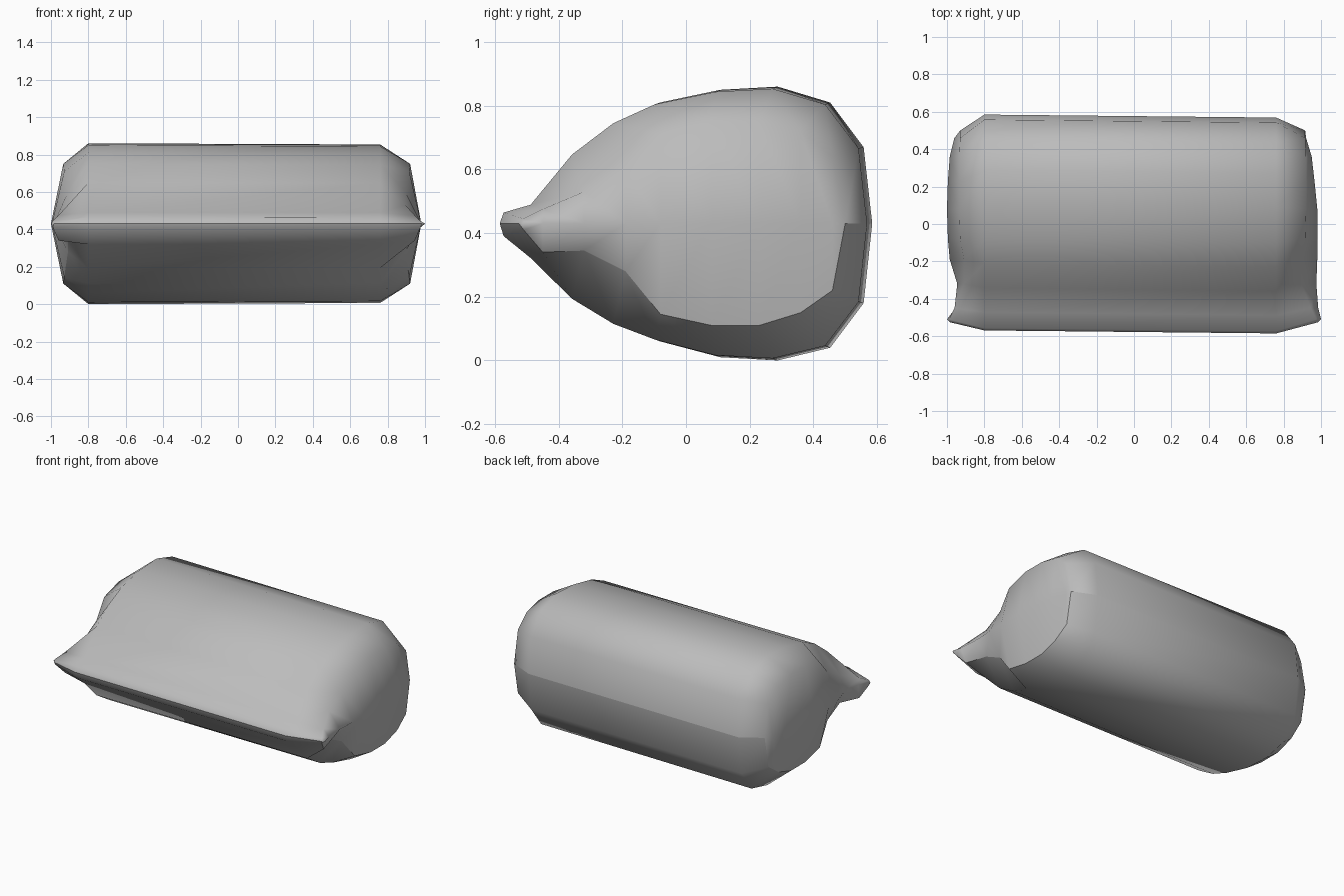
import bpy, bmesh

cube = bpy.data.objects.get("Cube")
if cube:
    bpy.data.objects.remove(cube, do_unlink=True)

grey = bpy.data.materials.new("plain grey")
grey.use_nodes = True
colour = (0.5, 0.5, 0.5, 1)
grey.diffuse_color = colour
grey.node_tree.nodes["Principled BSDF"].inputs["Base Color"].default_value = colour

# Teardrop section of the long body, front lip to back: (y, top z, bottom z)
BODY = [(-.565, .465, .39), (-.48, .49, .32), (-.35, .65, .19), (-.22, .75, .11),
        (-.09, .81, .06), (.1, .85, .01), (.28, .86, 0), (.445, .81, .04), (.55, .67, .18)]
# Smaller section at the rim of each end: (x, y, top z, bottom z)
RIM = [(.98, -.51, .445, .41), (.95, -.45, .475, .34), (.90, -.32, .53, .345),
       (.90, -.19, .60, .28), (.92, -.08, .71, .145), (.925, .08, .75, .11),
       (.925, .23, .75, .11), (.925, .36, .72, .15), (.92, .46, .64, .22)]
# Bulge of each end along mid height, front to back
BULGE = {-1: (1, .955, .945, .985, .995, 1, .995, .985, .96),
         1: (1, .985, .975, .98, .98, .98, .965, .95, .92)}
MID = .43

bm = bmesh.new()


def loop(front, tops, back, bottoms):
    return [bm.verts.new(p) for p in [front, *tops, back, *reversed(bottoms)]]


def body_loop(side):
    x, shift, s = (-.8, .008, 1) if side < 0 else (.76, -.008, .985)
    y = [p[0] + shift for p in BODY]
    return loop((x, -.577 + shift, MID),
                [(x, yy, MID + (p[1] - MID) * s) for yy, p in zip(y, BODY)],
                (x, .577 + shift, MID),
                [(x, yy, MID + (p[2] - MID) * s) for yy, p in zip(y, BODY)])


def rim_loop(side):
    k = side * (1.01 if side < 0 else .995)
    return loop((side * .985, -.525, MID), [(k * x, y, t) for x, y, t, b in RIM],
                (k * .92, .5, MID), [(k * x, y, b) for x, y, t, b in RIM])


# Long pouch body, with the lower shell remembered for the seam
loops = [rim_loop(-1), body_loop(-1), body_loop(1), rim_loop(1)]
lower = set()
for a, b in zip(loops, loops[1:]):
    for i in range(20):
        j = (i + 1) % 20
        f = bm.faces.new((a[i], b[i], b[j], a[j]))
        if i >= 10:
            lower.add(f)

# Puffed ends, stitched from the rim to the bulge line
for side, ring in ((-1, loops[0]), (1, loops[3])):
    spine = [bm.verts.new((side * x, r[1], MID)) for x, r in zip(BULGE[side], RIM)]
    top, bottom = ring[1:10], ring[:10:-1]
    for edge in (top, bottom):
        bm.faces.new((ring[0], edge[0], spine[0]))
        bm.faces.new((ring[10], edge[8], spine[8]))
        for i in range(8):
            bm.faces.new((edge[i], edge[i + 1], spine[i + 1], spine[i]))

bmesh.ops.recalc_face_normals(bm, faces=bm.faces)
for f in bm.faces:
    f.smooth = True
# Crisp seam between lower shell and the rest
for e in bm.edges:
    e.smooth = len({f in lower for f in e.link_faces}) == 1

mesh = bpy.data.meshes.new("pouch_body")
bm.to_mesh(mesh)
bm.free()
mesh.materials.append(grey)
pouch = bpy.data.objects.new("pouch_body", mesh)
bpy.context.collection.objects.link(pouch)
